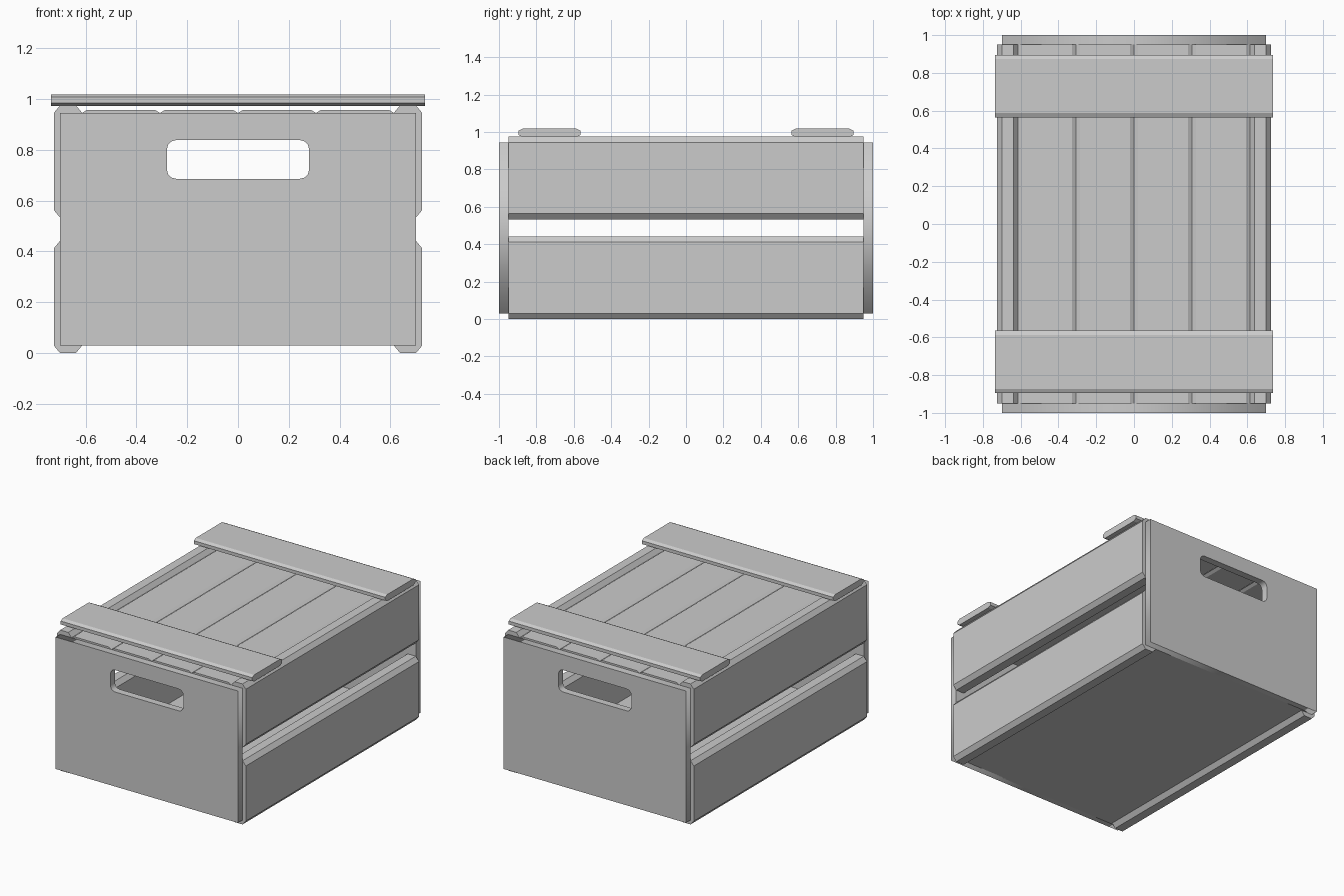
import bpy, bmesh, math
from mathutils import Vector

if "Cube" in bpy.data.objects:
    bpy.data.objects.remove(bpy.data.objects["Cube"])


def plank(name, lo, hi, axis, ca=0.0, cb=0.0):
    """Board along axis (0=x, 1=y); its cross-section has chamfers ca (horizontal) and cb (vertical)."""
    a = 1 - axis
    a0, a1, b0, b1 = lo[a], hi[a], lo[2], hi[2]
    prof = [(a0 + ca, b0), (a1 - ca, b0), (a1, b0 + cb), (a1, b1 - cb),
            (a1 - ca, b1), (a0 + ca, b1), (a0, b1 - cb), (a0, b0 + cb)]
    if ca == 0:
        prof = [(a0, b0), (a1, b0), (a1, b1), (a0, b1)]
    bm = bmesh.new()
    verts = []
    for p in prof:
        v = Vector((0, 0, p[1]))
        v[a] = p[0]
        v[axis] = lo[axis]
        verts.append(bm.verts.new(v))
    face = bm.faces.new(verts)
    ext = bmesh.ops.extrude_face_region(bm, geom=[face], use_keep_orig=True)
    move = Vector((0, 0, 0))
    move[axis] = hi[axis] - lo[axis]
    bmesh.ops.translate(bm, vec=move, verts=[g for g in ext["geom"] if isinstance(g, bmesh.types.BMVert)])
    bmesh.ops.recalc_face_normals(bm, faces=bm.faces)
    me = bpy.data.meshes.new(name)
    bm.to_mesh(me)
    bm.free()
    ob = bpy.data.objects.new(name, me)
    bpy.context.collection.objects.link(ob)
    return ob


def end_panel(name, y):
    """Upright panel with a rounded hand hole."""
    cu = bpy.data.curves.new(name, 'CURVE')
    cu.dimensions = '2D'
    cu.fill_mode = 'BOTH'
    cu.extrude = 0.025
    outer = [(-0.70, 0.03), (0.70, 0.03), (0.70, 0.945), (-0.70, 0.945)]
    r, cz = 0.036, 0.762
    hole = []
    for k, (sx, sz) in enumerate([(1, 1), (-1, 1), (-1, -1), (1, -1)]):
        for i in range(4):
            t = math.radians(90 * k + 30 * i)
            hole.append((sx * (0.28 - r) + r * math.cos(t), cz + sz * (0.076 - r) + r * math.sin(t)))
    for pts in (outer, hole):
        sp = cu.splines.new('POLY')
        sp.points.add(len(pts) - 1)
        for p, (x, z) in zip(sp.points, pts):
            p.co = (x, z, 0, 1)
        sp.use_cyclic_u = True
    ob = bpy.data.objects.new(name, cu)
    bpy.context.collection.objects.link(ob)
    ob.rotation_euler = (math.radians(90), 0, 0)
    ob.location = (0, y, 0)
    bpy.ops.object.select_all(action='DESELECT')
    ob.select_set(True)
    bpy.context.view_layer.objects.active = ob
    bpy.ops.object.convert(target='MESH')


# End panels with hand holes
end_panel("front_panel", -0.975)
end_panel("back_panel", 0.975)

# Two chamfered boards on each side
for side, s in (("left", -1), ("right", 1)):
    x0, x1 = sorted((s * 0.613, s * 0.725))
    for level, z0, z1 in (("lower", 0.0, 0.442), ("upper", 0.533, 0.975)):
        plank(f"{side}_{level}_board", (x0, -0.95, z0), (x1, 0.95, z1), 1, 0.025, 0.03)

# Floor
plank("floor", (-0.65, -0.96, 0.03), (0.65, 0.96, 0.08), 1)

# Four lid boards side by side
for i in range(4):
    x0 = -0.614 + i * 0.307
    plank(f"lid_board_{i + 1}", (x0, -0.95, 0.909), (x0 + 0.307, 0.95, 0.957), 1, 0.02, 0.012)

# Two cross slats on top of the lid
for name, y0 in (("front_slat", -0.895), ("back_slat", 0.565)):
    plank(name, (-0.735, y0, 0.973), (0.735, y0 + 0.33, 1.018), 0, 0.022, 0.011)
